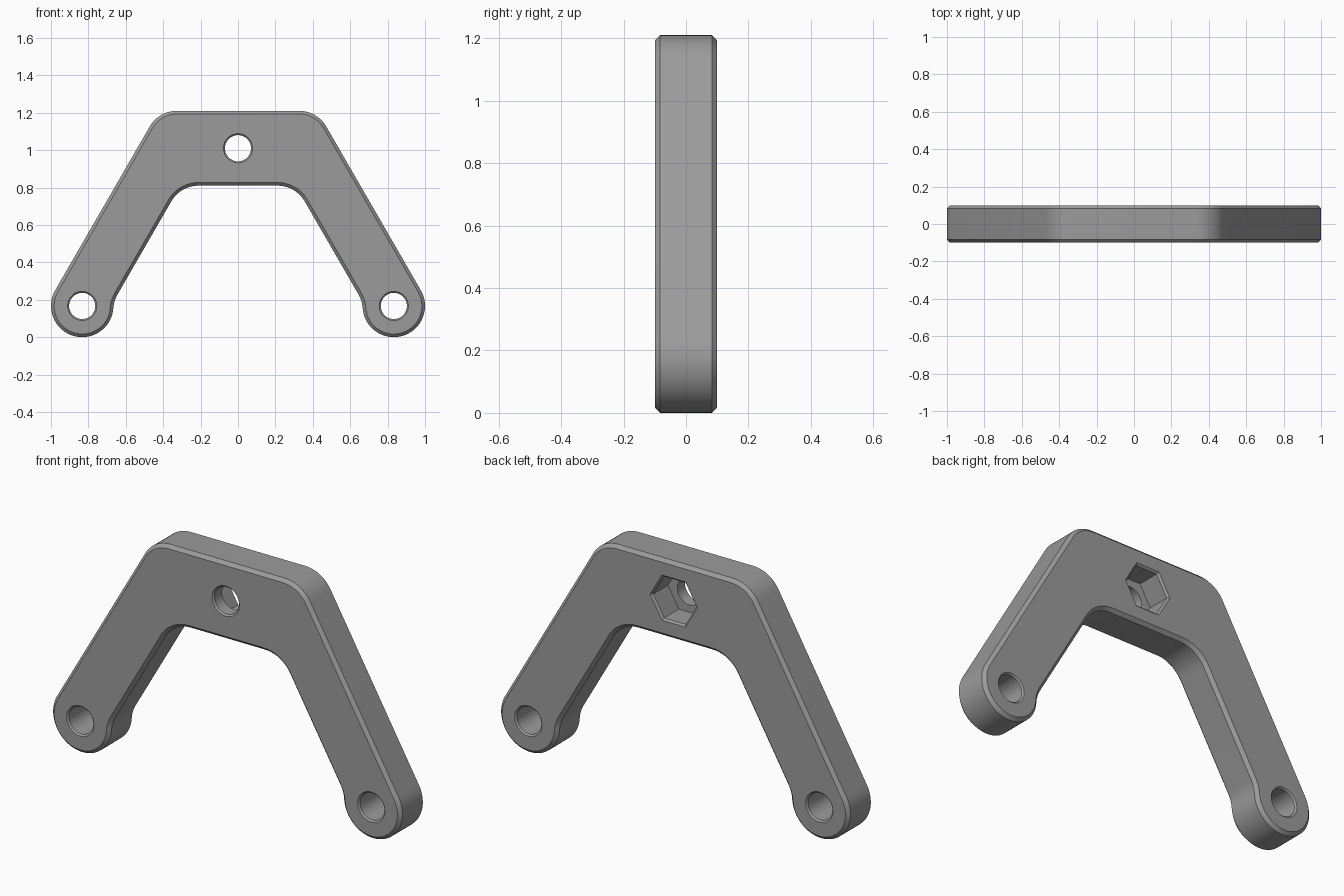
import bpy, bmesh, math

if "Cube" in bpy.data.objects:
    bpy.data.objects.remove(bpy.data.objects["Cube"])

R = 0.167            # foot radius, also used for every fillet
FOOT = (0.833, R)    # centre of the right foot
TOP, UNDER = 1.21, 0.81
ARM = 0.133          # foot centre to inner edge of the arm
HALF, CHAMFER = 0.10, 0.017
CX, CZ = math.cos(math.radians(30)), 0.5   # outward normal of the arm

grey = bpy.data.materials.new("grey")
grey.diffuse_color = (0.33, 0.33, 0.33, 1)
grey.use_nodes = True
grey.node_tree.nodes["Principled BSDF"].inputs["Base Color"].default_value = grey.diffuse_color


def arc(centre, radius, a0, a1, n):
    angles = [math.radians(a0 + (a1 - a0) * i / n) for i in range(n + 1)]
    return [(centre[0] + radius * math.cos(a), centre[1] + radius * math.sin(a)) for a in angles]


def line_x(offset, z):
    """x of the point at height z lying at an offset across the arm."""
    return FOOT[0] + (offset - CZ * (z - FOOT[1])) / CX


def outline(inset):
    """Bracket outline, shrunk by an inset."""
    along = math.sqrt((2 * R) ** 2 - (ARM + R) ** 2)
    neck = (FOOT[0] - (ARM + R) * CX - along * CZ, FOOT[1] - (ARM + R) * CZ + along * CX)
    turn = math.degrees(math.atan2(along, ARM + R))
    shoulder = (line_x(0, TOP - R), TOP - R)
    crotch = (line_x(-ARM - R, UNDER - R), UNDER - R)
    right = arc(shoulder, R - inset, 90, 30, 10)
    right += arc(FOOT, R - inset, 30, -150 - turn, 36)
    right += arc(neck, R + inset, 30 - turn, 30, 6)[1:]
    right += arc(crotch, R + inset, 30, 90, 10)
    return right + [(-x, z) for x, z in reversed(right)]


def loft(name, sections):
    """Closed solid through a list of (y, outline) sections."""
    bm = bmesh.new()
    rings = [[bm.verts.new((x, y, z)) for x, z in pts] for y, pts in sections]
    for a, b in zip(rings, rings[1:]):
        for i in range(len(a)):
            j = (i + 1) % len(a)
            bm.faces.new((a[i], a[j], b[j], b[i]))
    bm.faces.new(rings[0])
    bm.faces.new(rings[-1])
    bmesh.ops.recalc_face_normals(bm, faces=bm.faces)
    mesh = bpy.data.meshes.new(name)
    bm.to_mesh(mesh)
    bm.free()
    mesh.materials.append(grey)
    obj = bpy.data.objects.new(name, mesh)
    bpy.context.collection.objects.link(obj)
    return obj


def ring(x, z, radius, n):
    return arc((x, z), radius, 0, 360, n)[:-1]


# Chamfered bracket body
bracket = loft("bracket", [(-HALF, outline(CHAMFER)), (-HALF + CHAMFER, outline(0)),
                           (HALF - CHAMFER, outline(0)), (HALF, outline(CHAMFER))])

# Bolt holes with small countersinks on both faces
cutters = []
for x, z in ((0, 1.01), FOOT, (-FOOT[0], FOOT[1])):
    profile = [(-0.11, 0.088), (-0.092, 0.07), (0.092, 0.07), (0.11, 0.088)]
    cutters.append(loft("hole_cutter", [(y, ring(x, z, r, 48)) for y, r in profile]))

# Hexagonal nut pocket in the back, with a chamfered rim
pocket = [(-0.03, 0.124), (0.09, 0.124), (0.11, 0.146)]
cutters.append(loft("nut_cutter", [(y, ring(0, 1.01, r, 6)) for y, r in pocket]))

bpy.context.view_layer.objects.active = bracket
for cutter in cutters:
    cutter.hide_render = True
    cut = bracket.modifiers.new("cut", 'BOOLEAN')
    cut.operation, cut.solver, cut.object = 'DIFFERENCE', 'EXACT', cutter
    bpy.ops.object.modifier_apply(modifier=cut.name)
for cutter in cutters:
    bpy.data.objects.remove(cutter)

bpy.ops.object.select_all(action='DESELECT')
bracket.select_set(True)
bpy.ops.object.shade_smooth_by_angle(angle=math.radians(30))
